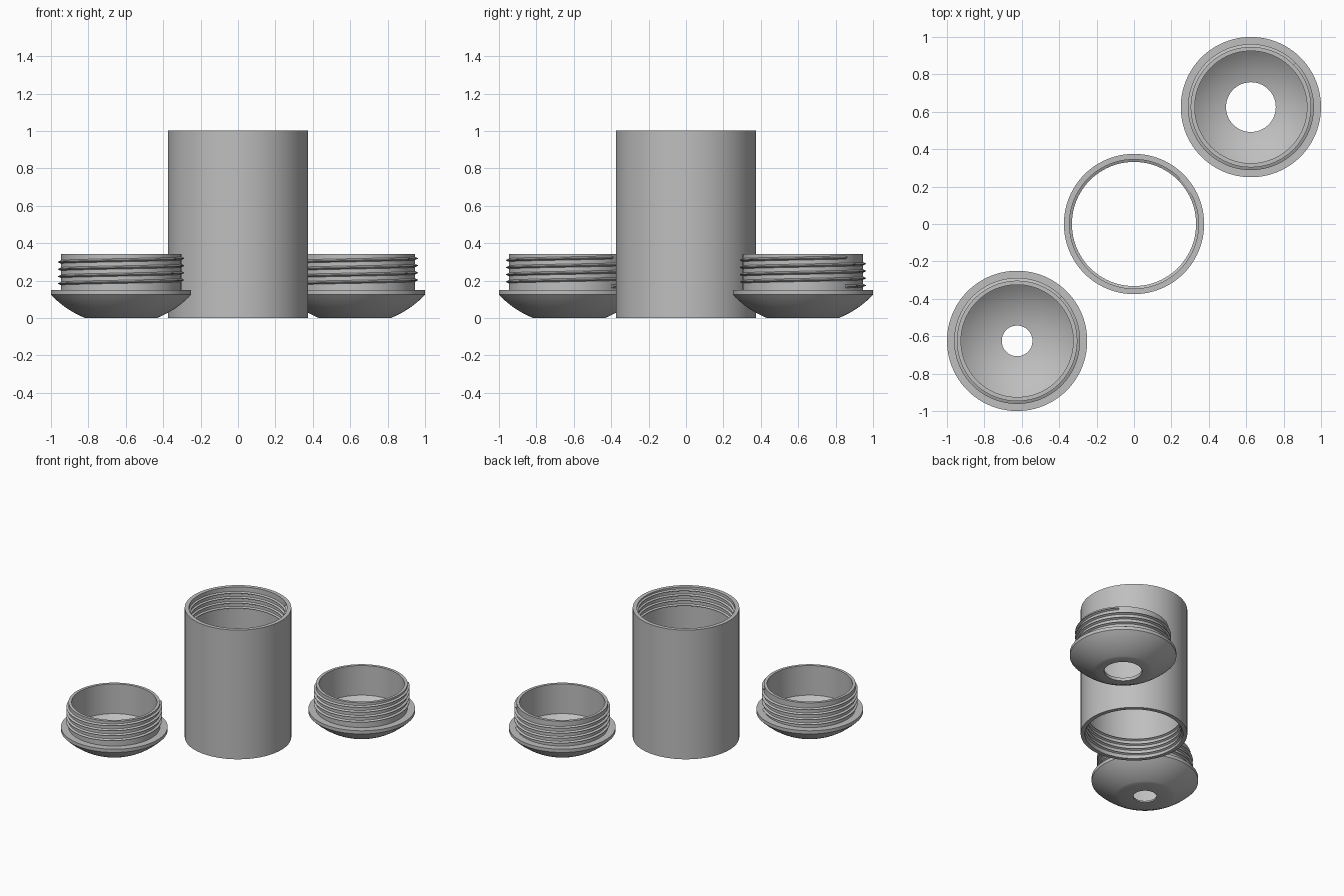
import bpy, bmesh, math

if "Cube" in bpy.data.objects:
    bpy.data.objects.remove(bpy.data.objects["Cube"])

SEG = 96
START = math.radians(45)      # angle where every thread begins
PITCH = 0.0385
TURNS = 4

grey = bpy.data.materials.new("plain grey")
grey.diffuse_color = (0.52, 0.52, 0.52, 1)
grey.use_nodes = True
grey.node_tree.nodes["Principled BSDF"].inputs["Base Color"].default_value = grey.diffuse_color


def finish(name, bm, loc):
    bmesh.ops.recalc_face_normals(bm, faces=bm.faces)
    mesh = bpy.data.meshes.new(name)
    bm.to_mesh(mesh)
    bm.free()
    mesh.materials.append(grey)
    ob = bpy.data.objects.new(name, mesh)
    bpy.context.collection.objects.link(ob)
    ob.location = loc
    bpy.ops.object.select_all(action='DESELECT')
    ob.select_set(True)
    bpy.context.view_layer.objects.active = ob
    bpy.ops.object.shade_smooth_by_angle(angle=math.radians(25))
    return ob


def bridge(bm, a, b):
    for i in range(len(a)):
        j = (i + 1) % len(a)
        bm.faces.new((a[i], a[j], b[j], b[i]))


def lathe(name, profile, loc=(0, 0, 0)):
    """Revolve a closed (radius, z) profile around z."""
    bm = bmesh.new()
    rings = []
    for s in range(SEG):
        a = math.tau * s / SEG
        rings.append([bm.verts.new((r * math.cos(a), r * math.sin(a), z))
                      for r, z in profile])
    for s in range(SEG):
        bridge(bm, rings[s], rings[(s + 1) % SEG])
    return finish(name, bm, loc)


def thread(name, root, crest, z0, loc=(0, 0, 0)):
    """Sweep a triangular tooth along a right-handed helix."""
    bm = bmesh.new()
    section = [(root, -0.009), (crest, -0.0015), (crest, 0.0015), (root, 0.009)]
    rings = []
    for s in range(TURNS * SEG + 1):
        a = START + math.tau * s / SEG
        z = z0 + PITCH * s / SEG
        rings.append([bm.verts.new((r * math.cos(a), r * math.sin(a), z + dz))
                      for r, dz in section])
    for a, b in zip(rings, rings[1:]):
        bridge(bm, a, b)
    bm.faces.new(rings[0])
    bm.faces.new(rings[-1])
    return finish(name, bm, loc)


def dome(radius, r0, r1, steps=12):
    """Points of a spherical bowl between two radii."""
    pts = []
    for i in range(steps + 1):
        r = r0 + (r1 - r0) * i / steps
        pts.append((r, 0.48 - math.sqrt(radius ** 2 - r * r)))
    return pts


def cap(name, x, y, hole):
    outer = dome(0.5165, 0.1905, 0.375)
    inner = dome(0.475, 0.30, hole)
    profile = ([(hole, 0)] + outer
               + [(0.375, 0.15), (0.322, 0.15), (0.322, 0.342), (0.30, 0.342)]
               + inner)
    lathe(name, profile, (x, y, 0))
    thread(name + "_thread", 0.321, 0.337, 0.17, (x, y, 0))


# Open tube with a thread inside each end
lathe("tube", [(0.375, 0), (0.375, 1.003), (0.345, 1.003), (0.345, 0)])
thread("tube_top_thread", 0.346, 0.332, 0.835)
thread("tube_bottom_thread", 0.346, 0.332, 0.015)

# Two screw caps with different openings
cap("wide_hole_cap", 0.625, 0.625, 0.133)
cap("narrow_hole_cap", -0.625, -0.625, 0.082)
